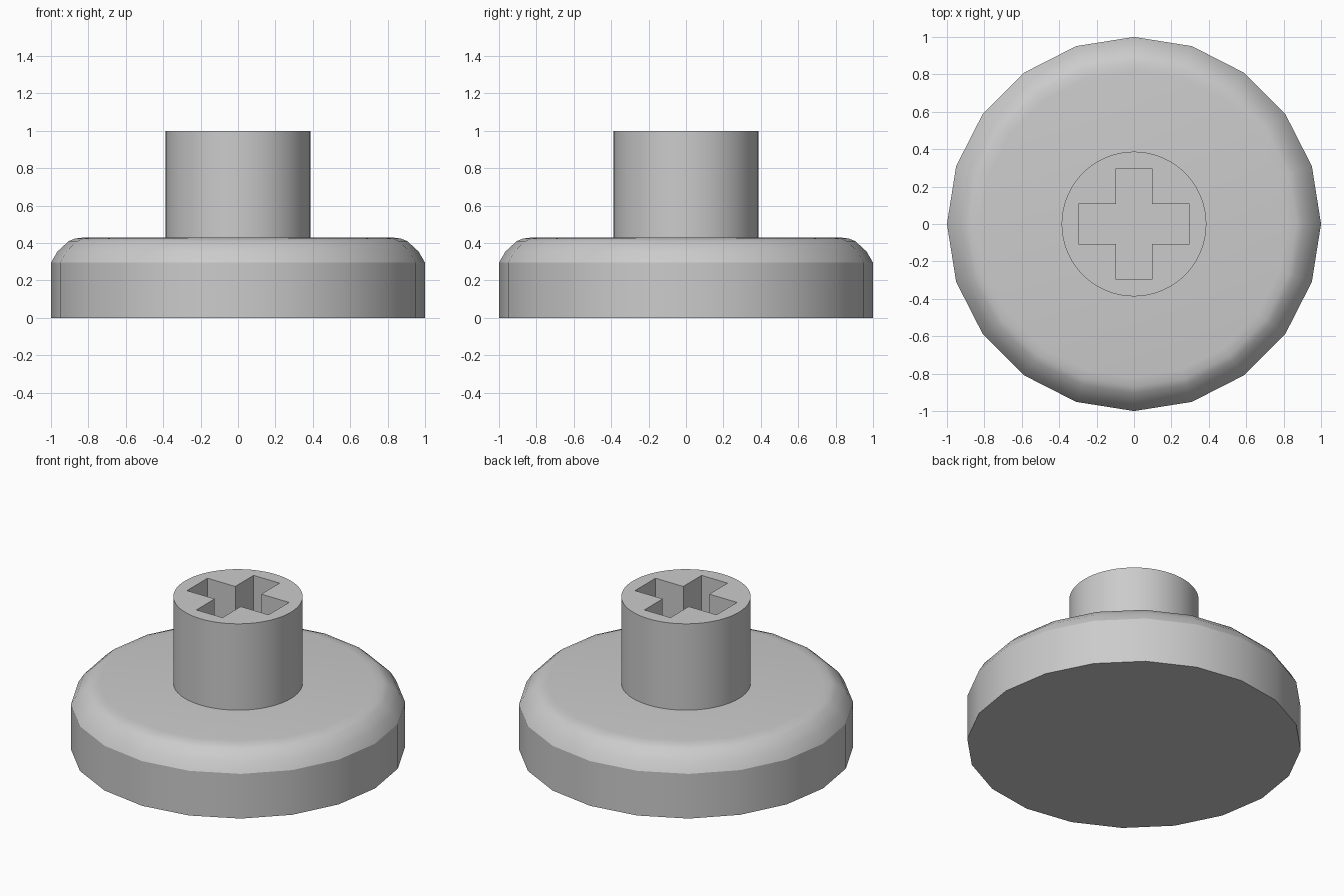
import bpy
import bmesh
from math import radians
from mathutils import Matrix

if "Cube" in bpy.data.objects:
    bpy.data.objects.remove(bpy.data.objects["Cube"], do_unlink=True)

# One plain grey material
grey = bpy.data.materials.new("light grey")
grey.use_nodes = True
grey.diffuse_color = (0.6, 0.6, 0.6, 1)
grey.node_tree.nodes["Principled BSDF"].inputs["Base Color"].default_value = (0.6, 0.6, 0.6, 1)

STEM_TOP = 1.0
BASE_TOP = 0.43


def add_object(name, bm):
    bmesh.ops.recalc_face_normals(bm, faces=bm.faces)
    mesh = bpy.data.meshes.new(name)
    bm.to_mesh(mesh)
    bm.free()
    mesh.materials.append(grey)
    obj = bpy.data.objects.new(name, mesh)
    bpy.context.collection.objects.link(obj)
    return obj


def activate(obj):
    bpy.ops.object.select_all(action='DESELECT')
    obj.select_set(True)
    bpy.context.view_layer.objects.active = obj


def smooth(obj):
    activate(obj)
    bpy.ops.object.shade_smooth_by_angle(angle=radians(27))


def lathe(name, profile, sides):
    """Stack rings from (radius, height) pairs and cap both ends."""
    bm = bmesh.new()
    rings = []
    for radius, height in profile:
        ring = bmesh.ops.create_circle(bm, segments=sides, radius=radius,
                                       matrix=Matrix.Translation((0, 0, height)))
        rings.append(ring["verts"])
    for low, high in zip(rings, rings[1:]):
        for i in range(sides):
            j = (i + 1) % sides
            bm.faces.new((low[i], low[j], high[j], high[i]))
    bm.faces.new(rings[0])
    bm.faces.new(rings[-1])
    return add_object(name, bm)


# Round base with a softened upper rim
base = lathe("base", [(1, 0), (1, 0.295), (0.965, 0.355), (0.905, 0.41),
                      (0.87, 0.424), (0.82, BASE_TOP)], 20)
smooth(base)

# Round stem
stem = lathe("stem", [(0.387, BASE_TOP - 0.02), (0.387, STEM_TOP)], 64)

# Cross-shaped cutter for the socket
arm, half_x, half_y = 0.298, 0.095, 0.107
quarter = [(arm, half_y), (half_x, half_y), (half_x, arm)]
outline = []
for sx, sy in ((1, 1), (-1, 1), (-1, -1), (1, -1)):
    corner = [(x * sx, y * sy) for x, y in quarter]
    outline += corner if sx * sy > 0 else corner[::-1]
bm = bmesh.new()
floor = bm.faces.new([bm.verts.new((x, y, BASE_TOP + 0.005)) for x, y in outline])
walls = bmesh.ops.extrude_face_region(bm, geom=[floor], use_keep_orig=True)
top = [v for v in walls["geom"] if isinstance(v, bmesh.types.BMVert)]
bmesh.ops.translate(bm, verts=top, vec=(0, 0, 0.8))
cutter = add_object("socket_cutter", bm)
cutter.hide_render = True

# Cut the socket into the stem
cut = stem.modifiers.new("socket", 'BOOLEAN')
cut.operation = 'DIFFERENCE'
cut.solver = 'EXACT'
cut.object = cutter
activate(stem)
bpy.ops.object.modifier_apply(modifier=cut.name)
bpy.data.objects.remove(cutter, do_unlink=True)
smooth(stem)
